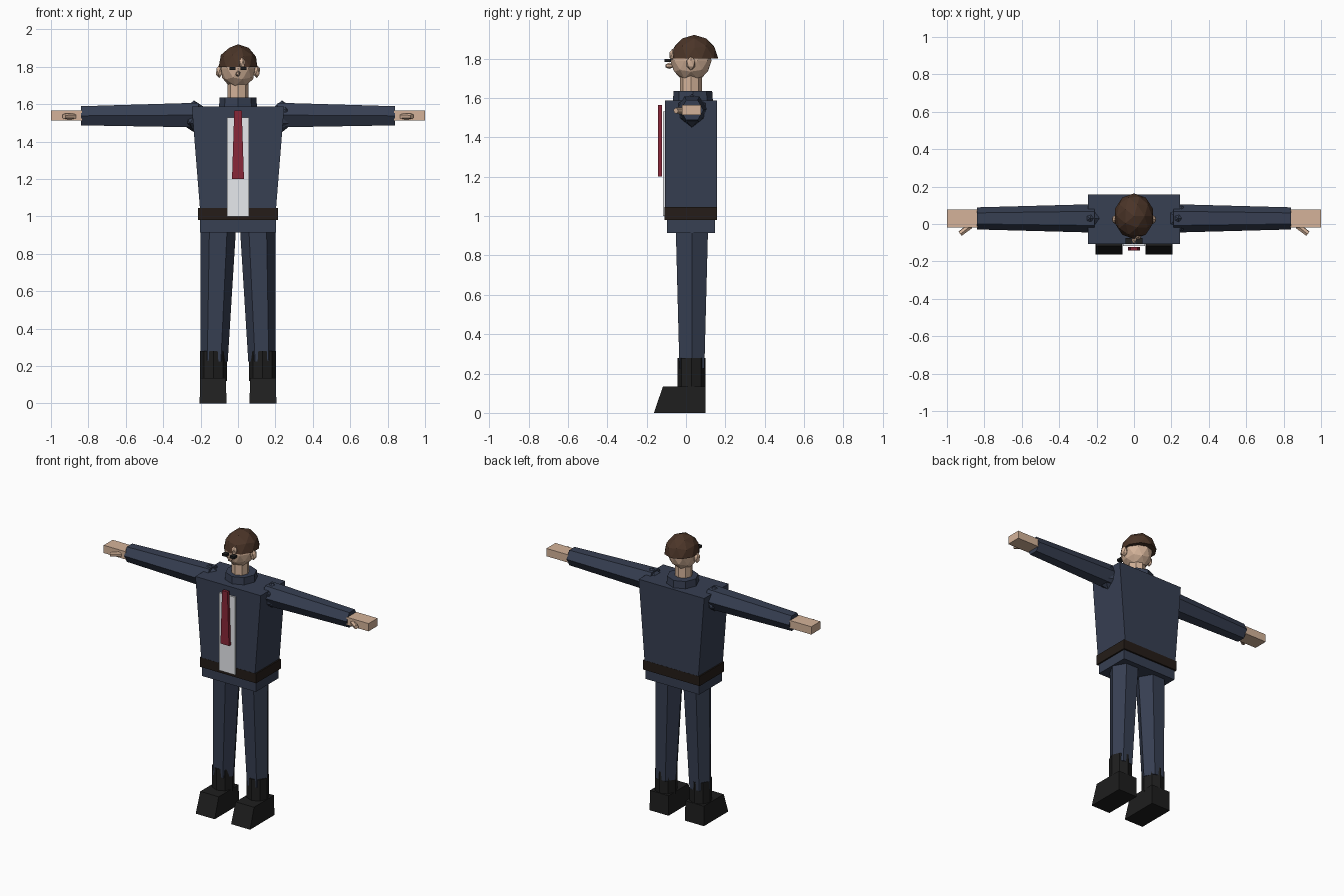
import bpy, bmesh
from math import pi
from mathutils import Vector, Matrix

if "Cube" in bpy.data.objects:
    bpy.data.objects.remove(bpy.data.objects["Cube"])


def mat(name, r, g, b):
    m = bpy.data.materials.new(name)
    m.diffuse_color = (r, g, b, 1)
    m.use_nodes = True
    m.node_tree.nodes["Principled BSDF"].inputs["Base Color"].default_value = m.diffuse_color
    return m


SUIT = mat("suit_navy", 0.038, 0.050, 0.085)
SKIN = mat("skin", 0.66, 0.45, 0.32)
HAIR = mat("hair_brown", 0.07, 0.035, 0.021)
BLACK = mat("black", 0.013, 0.013, 0.013)
BELT = mat("belt_brown", 0.018, 0.012, 0.009)
RED = mat("tie_red", 0.25, 0.02, 0.04)
WHITE = mat("shirt_white", 0.80, 0.82, 0.85)


def finish(bm, name, material):
    bmesh.ops.recalc_face_normals(bm, faces=bm.faces)
    me = bpy.data.meshes.new(name)
    bm.to_mesh(me)
    bm.free()
    me.materials.append(material)
    ob = bpy.data.objects.new(name, me)
    bpy.context.collection.objects.link(ob)
    return ob


def block(name, material, bottom, top, z0, z1):
    """Box between two rectangles (x0, x1, y0, y1)."""
    bm = bmesh.new()
    rings = []
    for (x0, x1, y0, y1), z in ((bottom, z0), (top, z1)):
        rings.append([bm.verts.new((x, y, z)) for x, y in
                      ((x0, y0), (x1, y0), (x1, y1), (x0, y1))])
    a, b = rings
    bm.faces.new(a)
    bm.faces.new(b)
    for i in range(4):
        j = (i + 1) % 4
        bm.faces.new((a[i], a[j], b[j], b[i]))
    return finish(bm, name, material)


def limb(name, material, p0, p1, r0, r1, sides, spin=0.0):
    """Tapered prism from p0 to p1."""
    p0, p1 = Vector(p0), Vector(p1)
    d = p1 - p0
    m = (Matrix.Translation((p0 + p1) / 2)
         @ Vector((0, 0, 1)).rotation_difference(d).to_matrix().to_4x4()
         @ Matrix.Rotation(spin, 4, 'Z'))
    bm = bmesh.new()
    bmesh.ops.create_cone(bm, cap_ends=True, segments=sides, radius1=r0,
                          radius2=r1, depth=d.length, matrix=m)
    return finish(bm, name, material)


def ball(name, material, loc, size, subdiv=1, cut=False):
    """Faceted ball; cut keeps only the upper half."""
    bm = bmesh.new()
    bmesh.ops.create_icosphere(bm, subdivisions=subdiv, radius=1)
    if cut:
        geom = bm.verts[:] + bm.edges[:] + bm.faces[:]
        bmesh.ops.bisect_plane(bm, geom=geom, plane_co=(0, 0, 0),
                               plane_no=(0, 0, 1), clear_inner=True)
        bmesh.ops.holes_fill(bm, edges=[e for e in bm.edges if e.is_boundary])
    bmesh.ops.scale(bm, vec=size, verts=bm.verts)
    bmesh.ops.translate(bm, vec=loc, verts=bm.verts)
    return finish(bm, name, material)


# Trunk
block("jacket", SUIT, (-.20, .20, -.107, .157), (-.247, .247, -.107, .157), 1.0, 1.587)
belt = (-.213, .213, -.108, .158)
block("belt", BELT, belt, belt, .98, 1.045)
hips = (-.203, .203, -.097, .147)
block("hips", SUIT, hips, hips, .915, 1.0)
shirt = (-.06, .06, -.118, -.10)
block("shirt_front", WHITE, shirt, shirt, 1.0, 1.53)
block("tie", RED, (-.032, .032, -.143, -.123), (-.02, .02, -.143, -.123), 1.2, 1.565)
limb("collar", SUIT, (0, .035, 1.58), (0, .035, 1.635), .102, .098, 8)
limb("neck", SKIN, (0, .025, 1.60), (0, .025, 1.74), .056, .056, 8)

# Head
ball("head", SKIN, (0, .025, 1.79), (.095, .105, .107), 2)
ball("hair", HAIR, (0, .042, 1.80), (.108, .122, .12), 2, cut=True)
ball("nose", SKIN, (0, -.085, 1.763), (.014, .022, .016))
ball("forehead_lock", SKIN, (.022, -.068, 1.818), (.018, .018, .032))

# Paired parts
for s, side in ((-1, "right"), (1, "left")):
    def span(a, b, y0, y1):
        return (min(s * a, s * b), max(s * a, s * b), y0, y1)

    ball(side + "_ear", SKIN, (s * .10, .025, 1.775), (.02, .025, .036))
    eye = span(.014, .046, -.108, -.075)
    block(side + "_eye", BLACK, eye, eye, 1.782, 1.798)
    # Arm, hand and thumb
    ball(side + "_shoulder", SUIT, (s * .235, .03, 1.535), (.08, .08, .085))
    limb(side + "_sleeve", SUIT, (s * .21, .03, 1.542), (s * .84, .03, 1.538),
         .076, .059, 6, 0)
    hand = span(.835, 1.0, -.02, .077)
    block(side + "_hand", SKIN, hand, hand, 1.512, 1.565)
    limb(side + "_thumb", SKIN, (s * .875, -.01, 1.535), (s * .93, -.052, 1.535),
         .017, .015, 6)
    # Leg and shoe
    limb(side + "_trouser_leg", SUIT, (s * .128, .03, .225), (s * .105, .03, .95),
         .073, .095, 6, pi / 2)
    limb(side + "_boot_shaft", BLACK, (s * .131, .027, .12), (s * .131, .027, .28),
         .071, .071, 8)
    block(side + "_shoe", BLACK, span(.062, .205, -.163, .10),
          span(.064, .203, -.117, .098), 0, .135)
